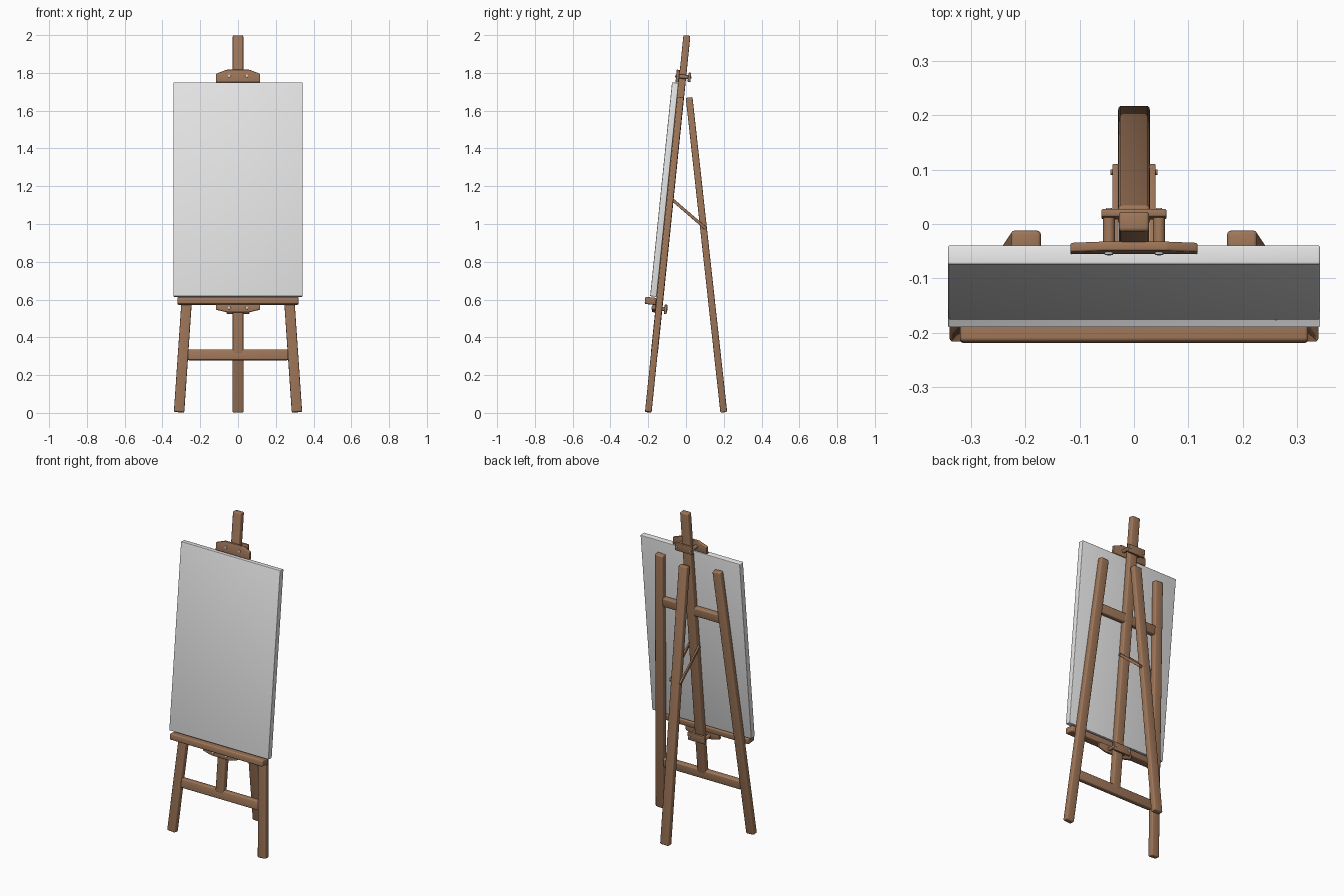
import bpy, bmesh, math
from mathutils import Matrix, Vector

if "Cube" in bpy.data.objects:
    bpy.data.objects.remove(bpy.data.objects["Cube"])

SLOPE = 0.1025                      # backward lean of the front frame
A = math.atan(SLOPE)


def material(name, rgb):
    m = bpy.data.materials.new(name)
    m.diffuse_color = (*rgb, 1)
    m.use_nodes = True
    m.node_tree.nodes["Principled BSDF"].inputs["Base Color"].default_value = m.diffuse_color
    return m


WOOD = material("brown wood", (0.34, 0.18, 0.098))
CANVAS = material("white canvas", (0.8, 0.8, 0.8))
METAL = material("screw metal", (0.6, 0.6, 0.6))


def frame(x, n, z):
    """Matrix on the leaning frame: height z, offset n towards the back."""
    rot = Matrix.Rotation(-A, 4, 'X')
    base = Vector((x, -0.2 + SLOPE * z, z)) + rot @ Vector((0, n, 0))
    return Matrix.Translation(base) @ rot


def finish(name, bm, mat, matrix, bevel):
    bmesh.ops.recalc_face_normals(bm, faces=bm.faces)
    if bevel:
        edges = [e for e in bm.edges if e.calc_face_angle(0) > 0.2]
        bmesh.ops.bevel(bm, geom=edges, offset=bevel, segments=3,
                        profile=0.5, affect='EDGES')
    me = bpy.data.meshes.new(name)
    bm.to_mesh(me)
    bm.free()
    me.materials.append(mat)
    ob = bpy.data.objects.new(name, me)
    bpy.context.collection.objects.link(ob)
    ob.matrix_world = matrix
    bpy.context.view_layer.objects.active = ob
    ob.select_set(True)
    bpy.ops.object.shade_smooth_by_angle(angle=math.radians(35))
    ob.select_set(False)
    return ob


def box(name, size, matrix, mat=WOOD, bevel=0.007):
    bm = bmesh.new()
    bmesh.ops.create_cube(bm, size=1)
    bmesh.ops.scale(bm, vec=size, verts=bm.verts)
    return finish(name, bm, mat, matrix, bevel)


def beam(name, p0, p1, w, d, bevel=0.007):
    p0, p1 = Vector(p0), Vector(p1)
    up = (p1 - p0).normalized()
    back = up.cross(Vector((1, 0, 0))).normalized()
    side = back.cross(up)
    rot = Matrix((side, back, up)).transposed().to_4x4()
    return box(name, (w, d, (p1 - p0).length),
               Matrix.Translation((p0 + p1) / 2) @ rot, WOOD, bevel)


def rod(name, r, length, matrix, mat, bevel=0):
    bm = bmesh.new()
    bmesh.ops.create_cone(bm, cap_ends=True, segments=20, radius1=r, radius2=r, depth=length)
    return finish(name, bm, mat, matrix @ Matrix.Rotation(math.pi / 2, 4, 'X'), bevel)


def plate(name, pts, depth, matrix):
    bm = bmesh.new()
    f = bm.faces.new([bm.verts.new((x, -depth / 2, z)) for x, z in pts])
    new = bmesh.ops.extrude_face_region(bm, geom=[f])["geom"]
    bmesh.ops.translate(bm, vec=(0, depth, 0),
                        verts=[v for v in new if isinstance(v, bmesh.types.BMVert)])
    return finish(name, bm, WOOD, matrix, 0.004)


def centre(x, z):
    return frame(x, 0, z).translation


# Splayed front legs
for s, side in ((-1, "left"), (1, "right")):
    beam("front_leg_" + side, centre(s * 0.312, 0.004), centre(s * 0.198, 1.67), 0.055, 0.035)

# Central mast, rear leg and cross bars
beam("mast", centre(0, 0.315), centre(0, 1.998), 0.056, 0.037)
beam("rear_leg", (0, 0.2, 0.003), (0, 0.0165, 1.67), 0.058, 0.036)
box("lower_crossbar", (0.53, 0.035, 0.056), frame(0, 0, 0.307))
box("upper_crossbar", (0.39, 0.034, 0.056), frame(0, 0, 1.365))

# Folding braces between mast and rear leg
for s, side in ((-1, "left"), (1, "right")):
    beam("brace_" + side, (s * 0.034, -0.085, 1.14), (s * 0.034, 0.106, 0.975), 0.011, 0.016, 0.002)
    for y, z in ((-0.075, 1.131), (0.095, 0.985)):
        rod("brace_pin_" + side, 0.005, 0.014,
            Matrix.Translation((s * 0.036, y, z)) @ Matrix.Rotation(math.pi / 2, 4, 'Z'), WOOD)

# Canvas and its tray
box("canvas", (0.684, 0.035, 1.138), frame(0, -0.0355, 1.1785), CANVAS, 0.004)
box("tray", (0.64, 0.06, 0.038), frame(0, -0.048, 0.588))

# Clamps above and below the canvas
for name, z, flip in (("upper", 1.78, 1), ("lower", 0.552, -1)):
    outline = [(-0.117, -0.034), (0.117, -0.034), (0.117, 0.012),
               (0.06, 0.034), (-0.06, 0.034), (-0.117, 0.012)]
    if flip < 0:
        outline = [(x, min(0.022, -0.65 * h)) for x, h in outline]
    plate(name + "_clamp_front", outline, 0.017, frame(0, -0.0265, z))
    box(name + "_clamp_back", (0.12, 0.015, 0.05), frame(0, 0.036, z), WOOD, 0.004)
    for s in (-1, 1):
        rod(name + "_clamp_spacer", 0.011, 0.05, frame(s * 0.046, 0.006, z), WOOD)
        rod(name + "_screw_head", 0.008, 0.006, frame(s * 0.046, -0.0365, z), METAL, 0.0015)
        rod(name + "_screw_end", 0.006, 0.005, frame(s * 0.046, 0.0445, z), METAL, 0.0015)
